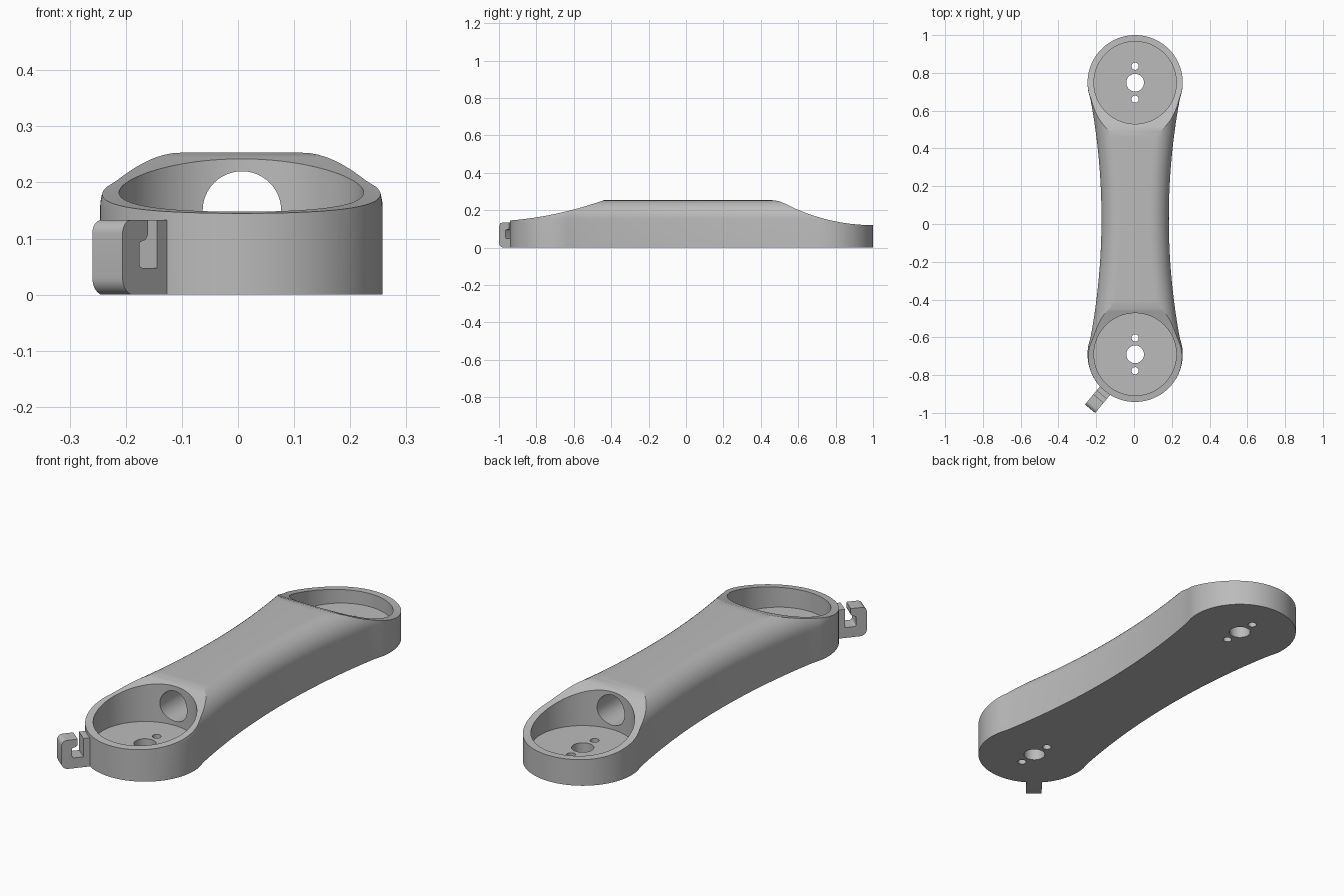
import bpy, bmesh
from math import sin, cos, pi, asin, sqrt, hypot, radians
from mathutils import Matrix, Vector

cube = bpy.data.objects.get("Cube")
if cube:
    bpy.data.objects.remove(cube, do_unlink=True)

grey = bpy.data.materials.new("plain_grey")
grey.use_nodes = True
colour = (0.5, 0.5, 0.5, 1)
grey.diffuse_color = colour
grey.node_tree.nodes["Principled BSDF"].inputs["Base Color"].default_value = colour

CX, BACK, FRONT = 0.006, 0.748, -0.69     # boss centres
MID, HALF = (BACK + FRONT) / 2, (BACK - FRONT) / 2
R, WAIST, TOP, FILLET = 0.252, 0.178, 0.253, 0.1
POCKET, FLOOR = 0.218, 0.06


def loft(name, rings, matrix=Matrix()):
    """Skin equal-length rings of points and cap both ends."""
    bm = bmesh.new()
    loops = [[bm.verts.new(matrix @ Vector(p)) for p in ring] for ring in rings]
    n = len(loops[0])
    for low, high in zip(loops, loops[1:]):
        for i in range(n):
            j = (i + 1) % n
            bm.faces.new((low[i], low[j], high[j], high[i]))
    bm.faces.new(loops[0])
    bm.faces.new(loops[-1])
    bmesh.ops.recalc_face_normals(bm, faces=bm.faces)
    mesh = bpy.data.meshes.new(name)
    bm.to_mesh(mesh)
    bm.free()
    mesh.materials.append(grey)
    obj = bpy.data.objects.new(name, mesh)
    bpy.context.collection.objects.link(obj)
    return obj


def prism(name, points, low, high, matrix=Matrix()):
    return loft(name, [[(u, v, w) for u, v in points] for w in (low, high)], matrix)


def arc(x, y, r, start, end, n):
    return [(x + r * cos(start + (end - start) * i / n),
             y + r * sin(start + (end - start) * i / n)) for i in range(n + 1)]


def disc(x, y, r, n):
    return arc(x, y, r, 0, 2 * pi, n)[:-1]


def activate(obj):
    bpy.ops.object.select_all(action='DESELECT')
    obj.select_set(True)
    bpy.context.view_layer.objects.active = obj


def cut(target, cutter):
    cutter.hide_render = True
    mod = target.modifiers.new("cut", 'BOOLEAN')
    mod.operation, mod.solver, mod.object = 'DIFFERENCE', 'EXACT', cutter
    activate(target)
    bpy.ops.object.modifier_apply(modifier=mod.name)
    bpy.data.objects.remove(cutter, do_unlink=True)


# Waisted outline: two round ends joined by tangent concave arcs
side_x = (HALF ** 2 - (R - WAIST) ** 2) / (2 * (R - WAIST)) + WAIST
side_r = side_x - WAIST
a = asin(HALF / (side_r + R))


def outline(inset):
    r, s = R - inset, side_r + inset
    return (arc(CX, BACK, r, -a, pi + a, 64)
            + arc(CX - side_x, MID, s, a, -a, 32)[1:-1]
            + arc(CX, FRONT, r, pi - a, 2 * pi + a, 64)
            + arc(CX + side_x, MID, s, pi + a, pi - a, 32)[1:-1])


# Arm body with rounded upper edges
levels = [(0, 0)]
for i in range(13):
    t = i / 12 * pi / 2
    levels.append((FILLET * (1 - cos(t)), TOP - FILLET * (1 - sin(t))))
body = loft("arm_body", [[(x, y, z) for x, y in outline(d)] for d, z in levels])

# Sloping ends: scooped at the back, gentler at the front
slope = [(1.2, 0.12)]
for i in range(25):
    y = 1 - 0.47 * i / 24
    slope.append((y, 1.14 - sqrt(1.02 ** 2 - (1 - y) ** 2)))
slope += [(0.495, 0.249), (0.44, 0.256)]
for i in range(25):
    t = 0.52 - 0.68 * i / 24
    slope.append((t - 0.94, 0.145 + 0.08 * t + 0.272 * t * t))
slope += [(-1.1, 0.5), (1.2, 0.5)]
yz_to_world = Matrix(((0, 0, 1, 0), (1, 0, 0, 0), (0, 1, 0, 0), (0, 0, 0, 1)))
cut(body, prism("slope_cutter", slope, -0.5, 0.5, yz_to_world))

# Round pockets with a shaft hole and two screw holes each
for y in (BACK, FRONT):
    cut(body, prism("pocket_cutter", disc(CX, y, POCKET, 96), FLOOR, 0.5))
    for offset, radius in ((0, 0.047), (0.087, 0.019), (-0.087, 0.019)):
        cut(body, prism("hole_cutter", disc(CX, y + offset, radius, 32), -0.1, 0.1))

# Cable tunnel between the pockets
xz_to_world = Matrix(((1, 0, 0, 0), (0, 0, 1, 0), (0, 1, 0, 0), (0, 0, 0, 1)))
cut(body, prism("tunnel_cutter", disc(CX + 0.001, 0.15, 0.07, 48), FRONT, BACK, xz_to_world))

# Cable hook standing radially off the front end
hook_top, outer = 0.133, 0.374
profile = [(0.24, 0)]
profile += arc(outer - 0.03, 0.03, 0.03, -pi / 2, 0, 8)[::1]
profile += arc(outer - 0.024, hook_top - 0.024, 0.024, 0, pi / 2, 8)
profile += [(0.303, hook_top)]
profile += arc(0.318, 0.111, 0.015, pi, 1.5 * pi, 6)
profile += [(0.327, 0.093)]
profile += arc(0.319, 0.056, 0.008, 0, -pi / 2, 4)
profile += [(0.278, 0.048), (0.278, hook_top), (0.24, hook_top)]
out = Vector((-0.638, -0.77)).normalized()
hook_matrix = Matrix(((out.x, 0, -out.y, CX), (out.y, 0, out.x, FRONT),
                      (0, 1, 0, 0), (0, 0, 0, 1)))
hook = prism("cable_hook", profile, -0.035, 0.035, hook_matrix)

for obj in (body, hook):
    activate(obj)
    bpy.ops.object.shade_smooth_by_angle(angle=radians(25))
